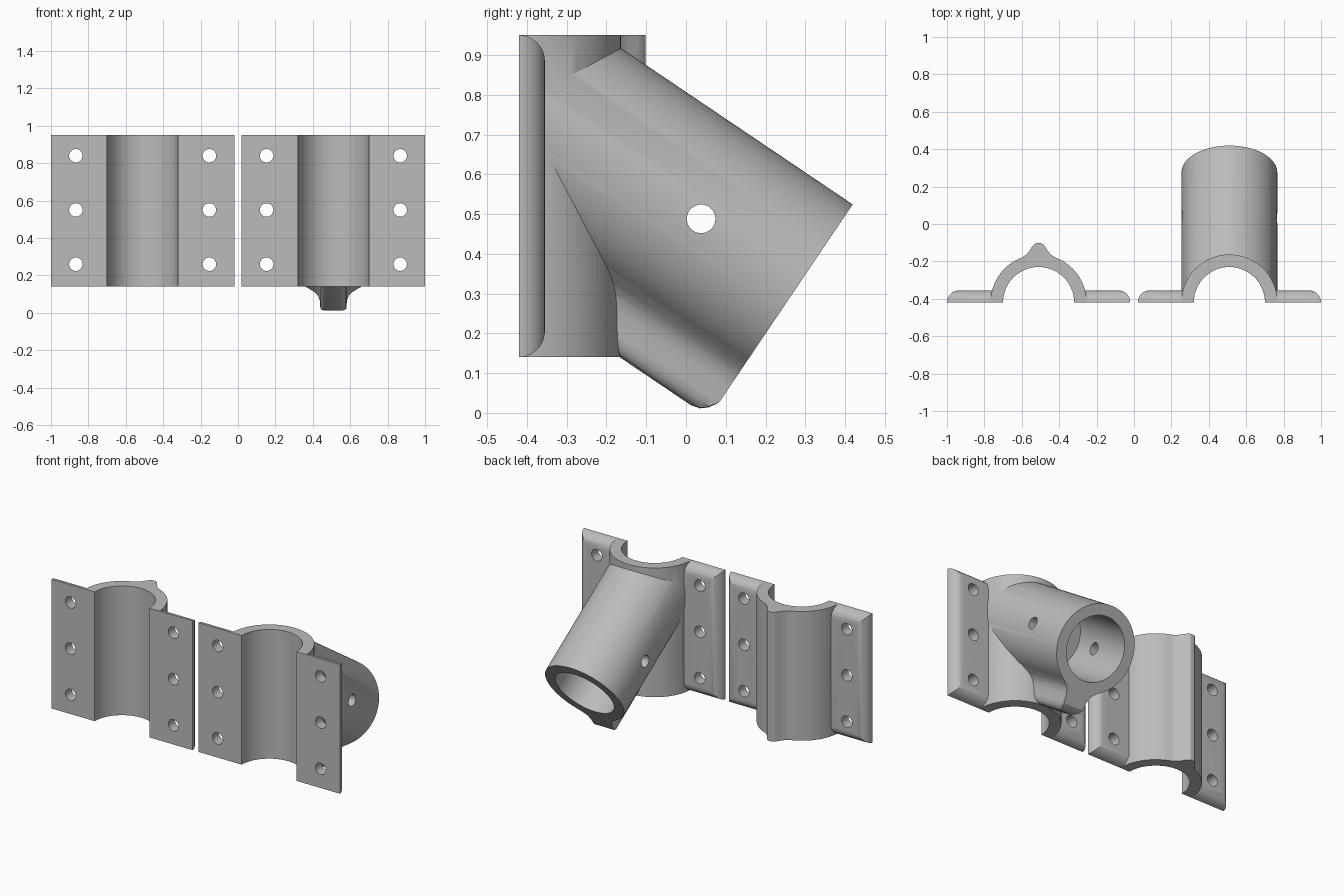
import bpy, bmesh, math
from mathutils import Matrix, Vector

if "Cube" in bpy.data.objects:
    bpy.data.objects.remove(bpy.data.objects["Cube"], do_unlink=True)

BOTTOM, TOP, FRONT = 0.14, 0.95, -0.42
OUTER, INNER = 0.257, 0.19
OFFSET = 0.51

grey = bpy.data.materials.new("plain grey")
grey.use_nodes = True
grey.diffuse_color = (0.5, 0.5, 0.5, 1)
grey.node_tree.nodes["Principled BSDF"].inputs["Base Color"].default_value = (0.5, 0.5, 0.5, 1)


def make(name, bm):
    bmesh.ops.recalc_face_normals(bm, faces=bm.faces)
    mesh = bpy.data.meshes.new(name)
    bm.to_mesh(mesh)
    bm.free()
    mesh.materials.append(grey)
    obj = bpy.data.objects.new(name, mesh)
    bpy.context.collection.objects.link(obj)
    return obj


def cylinder(radius, start, end, frame, sides=96):
    bm = bmesh.new()
    bmesh.ops.create_cone(bm, cap_ends=True, segments=sides, radius1=radius, radius2=radius,
                          depth=end - start,
                          matrix=frame @ Matrix.Translation((0, 0, (start + end) / 2)))
    return make("helper", bm)


def box(low, high, frame=Matrix(), round_back=None):
    low, high = Vector(low), Vector(high)
    bm = bmesh.new()
    bmesh.ops.create_cube(bm, size=1)
    size = Matrix.Diagonal((*(high - low), 1))
    bmesh.ops.transform(bm, matrix=Matrix.Translation((low + high) / 2) @ size, verts=bm.verts)
    if round_back:
        # Round the back edges, except the one buried in the clamp
        radius, outward = round_back
        mid = (low + high) / 2
        edges = [e for e in bm.edges if all(v.co.y > mid.y for v in e.verts)
                 and any((v.co.x - mid.x) * outward > 0 for v in e.verts)]
        bmesh.ops.bevel(bm, geom=edges, offset=radius, segments=10, profile=0.5, affect='EDGES')
    bm.transform(frame)
    return make("helper", bm)


def loft(half_profile, rings, frame):
    """Mirrored profile swept along z; each ring limits the profile height."""
    profile = half_profile + [(-u, h) for u, h in reversed(half_profile)]
    bm = bmesh.new()
    loops = [[bm.verts.new(frame @ Vector((u, min(h, limit), z))) for u, h in profile]
             for z, limit in rings]
    n = len(profile)
    for a, b in zip(loops, loops[1:]):
        for i in range(n):
            bm.faces.new((a[i], a[(i + 1) % n], b[(i + 1) % n], b[i]))
    bm.faces.new(loops[0])
    bm.faces.new(loops[-1])
    return make("helper", bm)


def combine(body, tool, operation):
    mod = body.modifiers.new("join", 'BOOLEAN')
    mod.operation, mod.solver, mod.object = operation, 'EXACT', tool
    bpy.ops.object.select_all(action='DESELECT')
    bpy.context.view_layer.objects.active = body
    body.select_set(True)
    bpy.ops.object.modifier_apply(modifier=mod.name)
    bpy.data.objects.remove(tool, do_unlink=True)


def half_clamp(name, x, extras, cuts):
    axis = Matrix.Translation((x, FRONT, 0))
    body = cylinder(OUTER, BOTTOM - 0.1, TOP + 0.1, axis)
    body.name = name
    combine(body, box((-2, -2, -1), (2, 2, BOTTOM)), 'DIFFERENCE')
    # Rounded flanges on both sides
    for side in (-1, 1):
        xs = sorted((x + side * 0.225, x + side * 0.49))
        combine(body, box((xs[0], FRONT - 0.1, BOTTOM), (xs[1], FRONT + 0.065, TOP),
                          round_back=(0.0649, side)), 'UNION')
    for make_part in extras:
        combine(body, make_part(), 'UNION')
    # Flat top, flat mating face and pipe channel
    combine(body, box((-2, -2, TOP), (2, 2, 2)), 'DIFFERENCE')
    combine(body, box((-2, -2, -1), (2, FRONT, 2)), 'DIFFERENCE')
    combine(body, cylinder(INNER, -0.5, 1.5, axis), 'DIFFERENCE')
    # Screw holes
    for side in (-1, 1):
        for z in (0.26, 0.55, 0.84):
            frame = Matrix.Translation((x + side * 0.357, FRONT, z)) @ Matrix.Rotation(math.pi / 2, 4, 'X')
            combine(body, cylinder(0.036, -0.2, 0.2, frame, 32), 'DIFFERENCE')
    for make_part in cuts:
        combine(body, make_part(), 'DIFFERENCE')
    body.data.materials.clear()
    body.data.materials.append(grey)
    body.data.polygons.foreach_set("material_index", [0] * len(body.data.polygons))
    bpy.context.view_layer.objects.active = body
    body.select_set(True)
    bpy.ops.object.shade_smooth_by_angle(angle=math.radians(28))


# Plain half with a rounded ridge down its back
ridge = [(0.12, 0.2), (0.105, 0.234), (0.085, 0.243), (0.066, 0.256), (0.05, 0.275),
         (0.036, 0.297), (0.025, 0.31), (0.012, 0.318)]
half_clamp("ridged_half_clamp", -OFFSET,
           [lambda: loft(ridge, [(BOTTOM, 1), (TOP + 0.05, 1)],
                         Matrix.Translation((-OFFSET, FRONT, 0)))], [])

# Half with a slanted socket: local z runs from the open end into the clamp
slant = Matrix.Translation((OFFSET, 0.276, 0.312)) @ Matrix.Rotation(math.radians(56), 4, 'X')
flip = slant @ Matrix.Diagonal((1, -1, 1, 1))
fin = [(0.15, 0.15), (0.14, 0.213), (0.118, 0.23), (0.098, 0.245), (0.082, 0.266), (0.072, 0.3),
       (0.07, 0.345), (0.064, 0.366), (0.052, 0.382), (0.035, 0.39)]
fin_rings = [(-0.03, 0.31), (0, 0.345), (0.015, 0.37), (0.032, 0.384), (0.055, 0.39), (0.6, 0.39)]
cross = Matrix.Translation((OFFSET, 0.038, 0.488)) @ Matrix.Rotation(math.pi / 2, 4, 'Y')
half_clamp("socket_half_clamp", OFFSET,
           [lambda: cylinder(OUTER - 0.001, -0.05, 1.05, slant),
            lambda: loft(fin, fin_rings, flip)],
           [lambda: box((-1, -1, -0.5), (1, 1, 0), slant),
            lambda: cylinder(INNER, -0.1, 0.46, slant),
            lambda: cylinder(0.036, -0.4, 0.4, cross, 32)])
